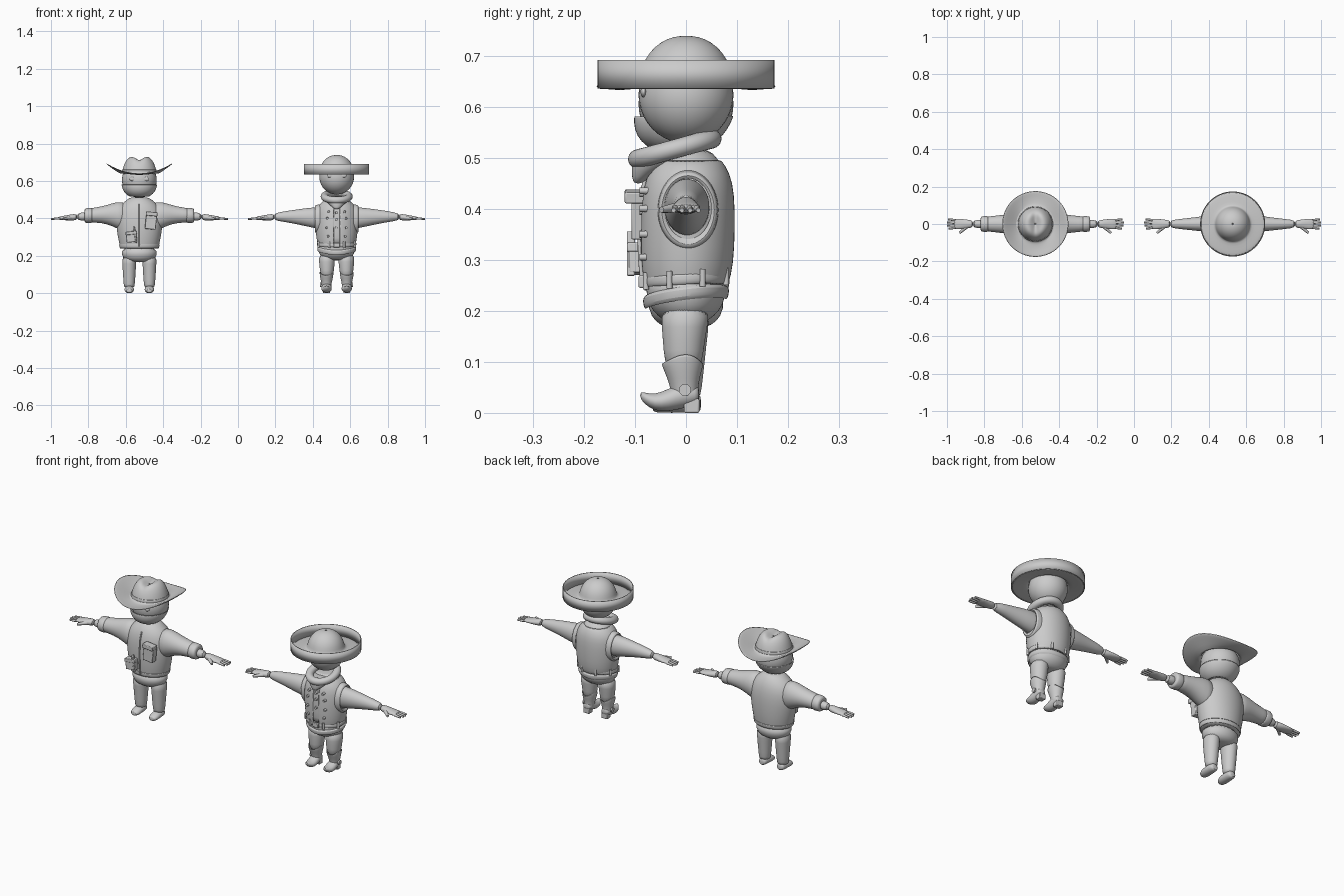
import bpy, bmesh, math
from mathutils import Vector, Matrix

if "Cube" in bpy.data.objects:
    bpy.data.objects.remove(bpy.data.objects["Cube"])

grey = bpy.data.materials.new("plain_grey")
grey.use_nodes = True
grey.diffuse_color = (0.6, 0.6, 0.6, 1)
grey.node_tree.nodes["Principled BSDF"].inputs["Base Color"].default_value = (0.6, 0.6, 0.6, 1)

AXES = {"z": (0, 1, 2), "x": (1, 2, 0), "y": (0, 2, 1)}
centre = Vector((0, 0, 0))  # where the current figure stands


def finish(name, bm, sub=1, thick=0, angle=45):
    bmesh.ops.recalc_face_normals(bm, faces=bm.faces)
    me = bpy.data.meshes.new(name)
    bm.to_mesh(me)
    bm.free()
    me.shade_smooth()
    me.set_sharp_from_angle(angle=math.radians(angle))
    me.materials.append(grey)
    ob = bpy.data.objects.new(name, me)
    ob.location = centre
    bpy.context.collection.objects.link(ob)
    if thick:
        ob.modifiers.new("thickness", "SOLIDIFY").thickness = thick
    if sub:
        m = ob.modifiers.new("smooth", "SUBSURF")
        m.levels = m.render_levels = sub
    return ob


def loft(name, rings, axis="z", side=1, dx=0, caps=True, sub=1, thick=0, warp=None, keep=None, segs=24):
    """Skin oval rings given as (position, radius u, radius v, centre u, centre v)."""
    bm, loops = bmesh.new(), []
    for ring in rings:
        p, ru, rv, cu, cv = (tuple(ring) + (0, 0))[:5]
        loop = []
        for i in range(segs):
            a = 2 * math.pi * (i + 0.5) / segs
            co, (u, v, w) = Vector(), AXES[axis]
            co[u], co[v], co[w] = cu + ru * math.cos(a), cv + rv * math.sin(a), p
            if warp:
                co.z += warp(co)
            loop.append(bm.verts.new((co.x * side + dx, co.y, co.z)))
        loops.append(loop)
    for a, b in zip(loops, loops[1:]):
        for i in range(segs):
            bm.faces.new((a[i - 1], a[i], b[i], b[i - 1]))
    if caps:
        bm.faces.new(loops[0])
        bm.faces.new(loops[-1])
    if keep:
        drop = [f for f in bm.faces if not keep(f.calc_center_median())]
        bmesh.ops.delete(bm, geom=drop, context="FACES")
    return finish(name, bm, sub, thick)


def ball(name, loc, size):
    bm = bmesh.new()
    bmesh.ops.create_uvsphere(bm, u_segments=32, v_segments=20, radius=1,
                              matrix=Matrix.LocRotScale(Vector(loc), None, Vector(size)))
    return finish(name, bm, 0)


def rod(name, a, b, r1, r2):
    a, b = Vector(a), Vector(b)
    bm = bmesh.new()
    m = Matrix.Translation((a + b) / 2) @ (b - a).to_track_quat("Z", "Y").to_matrix().to_4x4()
    bmesh.ops.create_cone(bm, cap_ends=True, segments=12, radius1=r1, radius2=r2,
                          depth=(b - a).length, matrix=m)
    return finish(name, bm, 0)


def box(name, loc, size, tilt=0):
    bm = bmesh.new()
    m = Matrix.Translation(loc) @ Matrix.Rotation(tilt, 4, "Y") @ Matrix.Diagonal((*size, 1))
    bmesh.ops.create_cube(bm, size=1, matrix=m)
    ob = finish(name, bm, 0)
    bev = ob.modifiers.new("soft_edges", "BEVEL")
    bev.width, bev.segments = 0.003, 2
    return ob


def wire(name, pts, r):
    cu = bpy.data.curves.new(name, "CURVE")
    cu.dimensions, cu.bevel_depth, cu.bevel_resolution = "3D", r, 2
    sp = cu.splines.new("POLY")
    sp.points.add(len(pts) - 1)
    for p, q in zip(sp.points, pts):
        p.co = (*q, 1)
    cu.materials.append(grey)
    ob = bpy.data.objects.new(name, cu)
    ob.location = centre
    bpy.context.collection.objects.link(ob)


def hand(label, s):
    loft(label + "_hand", [(.33, .02, .019, 0, .408), (.37, .024, .016, 0, .404),
                           (.41, .029, .011, 0, .402), (.437, .028, .008, 0, .4)], "x", s)
    for i, tip in enumerate((.464, .472, .473, .466)):
        y = -.021 + .014 * i
        rod(label + "_finger", (s * .428, y, .4), (s * tip, y * 1.15, .397), .0068, .0045)
    rod(label + "_thumb", (s * .365, -.012, .403), (s * .405, -.048, .398), .011, .006)


def face(height):
    ball("head", (0, 0, height), (.093, .093, .095))
    for s in (-1, 1):
        ball("eye", (s * .036, -.083, height + .006), (.017, .006, .011))


SIDES = {"right": -1, "left": 1}

# ---- First figure: jacket, face cloth and curled-brim hat ----
centre = Vector((-.5275, 0, 0))
face(.605)
loft("face_cloth", [(.515, .05, .05, 0, -.015), (.53, .074, .075, 0, -.014), (.555, .091, .093, 0, -.01),
                    (.582, .097, .099, 0, -.004)], caps=False, thick=.003)


def curl(co):
    r = math.hypot(co.x, co.y)
    if r > .093:
        return 1.75 * co.x ** 2 * min(1, (r - .093) / .04)
    return -.02 * math.exp(-(co.x / .022) ** 2) * max(0, 1 - (r / .08) ** 4)


loft("curled_hat", [(.727, .002, .002), (.729, .015, .015), (.73, .03, .03), (.73, .045, .045), (.722, .06, .06),
                    (.702, .076, .074), (.67, .088, .088), (.645, .093, .093), (.639, .1, .1), (.637, .125, .125),
                    (.638, .152, .152), (.642, .177, .177)], caps=False, thick=.005, warp=curl, segs=40)
loft("hat_band", [(.645, .096, .096), (.662, .093, .093)], caps=False, thick=.003)
loft("jacket", [(.237, .095, .076), (.245, .104, .082), (.262, .107, .084), (.30, .116, .089), (.37, .126, .091),
                (.43, .126, .087), (.475, .1, .074), (.5, .066, .055), (.515, .045, .04)])
loft("jacket_hem", [(.238, .105, .083), (.262, .111, .088)], caps=False, thick=.004)
loft("trouser_seat", [(.165, .05, .04), (.18, .08, .062), (.2, .094, .074), (.25, .1, .08)])
wire("jacket_zip", [(0, -.073, .475), (0, -.088, .43), (0, -.092, .37), (0, -.09, .3), (0, -.085, .25)], .004)
for label, s in SIDES.items():
    loft(label + "_sleeve", [(.06, .06, .085, 0, .405), (.12, .058, .072, 0, .418), (.17, .05, .051, 0, .421),
                             (.23, .042, .04, 0, .418), (.292, .039, .037, 0, .415)], "x", s)
    loft(label + "_cuff", [(.25, .041, .04, 0, .416), (.256, .043, .041, 0, .416),
                           (.288, .042, .04, 0, .415), (.294, .037, .035, 0, .415)], "x", s)
    loft(label + "_forearm", [(.27, .028, .028, 0, .412), (.34, .02, .019, 0, .408)], "x", s)
    hand(label, s)
    loft(label + "_trouser_leg", [(.03, .027, .028), (.04, .029, .03), (.1, .034, .037), (.16, .037, .043),
                                  (.2, .04, .05)], dx=s * .054)
    loft(label + "_shoe", [(.03, .014, .014, 0, .018), (.022, .023, .02, 0, .021), (-.01, .025, .022, 0, .022),
                           (-.045, .027, .017, 0, .017), (-.068, .016, .011, 0, .012)], "y", dx=s * .054)
# Chest pocket and hip pouch
box("chest_pocket", (.062, -.09, .382), (.058, .034, .08), .1)
box("chest_pocket_flap", (.066, -.1, .424), (.062, .04, .022), .1)
box("hip_pouch", (-.042, -.094, .3), (.056, .036, .055), -.1)
box("hip_pouch_flap", (-.044, -.098, .322), (.06, .036, .018), -.1)
box("pouch_strap", (-.022, -.108, .312), (.009, .016, .088), -.15)

# ---- Second figure: waistcoat, neck scarf, boots and wide dish hat ----
centre = Vector((.5275, 0, 0))
face(.623)
loft("dish_hat", [(.739, .002, .002), (.737, .025, .025), (.727, .049, .049), (.708, .071, .071),
                  (.68, .087, .087), (.65, .093, .093), (.645, .1, .1), (.641, .14, .14), (.637, .172, .172)],
     caps=False, thick=.004, segs=48)
loft("hat_wall", [(.635, .174, .174), (.691, .174, .174)], caps=False, sub=0, thick=.005, segs=64)
torso = [(.25, .094, .078, 0, 0), (.29, .103, .086, 0, .002), (.36, .11, .088, 0, .003),
         (.43, .109, .086, 0, .004), (.47, .094, .076, 0, .005), (.497, .062, .058, 0, .005),
         (.52, .045, .045, 0, 0)]
loft("shirt", torso)
loft("waistcoat", [(z, u + .006, v + .006, a, b) for z, u, v, a, b in torso[:-1]], caps=False, thick=.005,
     keep=lambda c: c.y > 0 or abs(c.x) > .026)
loft("hips", [(.175, .05, .036), (.19, .078, .056), (.21, .095, .074), (.24, .1, .079), (.27, .099, .08)])

# Belts with loops and buckle
loft("waist_belt", [(.252, .103, .083), (.256, .107, .086), (.27, .107, .086), (.274, .102, .082)], caps=False,
     warp=lambda c: .06 * c.y)
loft("low_belt", [(.216, .098, .08), (.22, .104, .084), (.238, .106, .086), (.242, .1, .08)], caps=False,
     warp=lambda c: .12 * c.y + .1 * abs(c.x) - .004)
for i in range(8):
    a = (i + .5) * math.pi / 4
    rod("belt_loop", (.105 * math.cos(a), .085 * math.sin(a), .246 + .005 * math.sin(a)),
        (.105 * math.cos(a), .085 * math.sin(a), .28 + .005 * math.sin(a)), .006, .006)
box("belt_buckle", (0, -.087, .257), (.034, .012, .024))

# Scarf roll and hanging point
bm = bmesh.new()
for i in range(32):
    t = 2 * math.pi * i / 32
    out = Vector((math.cos(t), math.sin(t), 0))
    mid = Vector((.066 * out.x, .072 * out.y - .022, .517 + .02 * out.y))
    for j in range(12):
        p = 2 * math.pi * j / 12
        bm.verts.new(mid + .021 * math.cos(p) * out + Vector((0, 0, .02 * math.sin(p))))
bm.verts.ensure_lookup_table()
for i in range(32):
    for j in range(12):
        n, k = (i + 1) % 32, (j + 1) % 12
        bm.faces.new([bm.verts[q] for q in (i * 12 + j, n * 12 + j, n * 12 + k, i * 12 + k)])
finish("neck_scarf", bm)
loft("scarf_point", [(.449, .01, .008, 0, -.094), (.46, .024, .016, 0, -.09), (.485, .052, .045, 0, -.062),
                     (.512, .074, .072, 0, -.035)])

# Buttons down the chest
for s in (-1, 1):
    for x, z in ((.042, .435), (.05, .4), (.052, .35), (.046, .305)):
        rod("waistcoat_button", (s * x, -.07, z), (s * x, -.091, z), .0075, .006)
for z in (.43, .395, .35):
    rod("shirt_button", (0, -.075, z), (0, -.091, z), .008, .007)

for label, s in SIDES.items():
    loft(label + "_armhole_trim", [(.09, .06, .079, .004, .397), (.113, .058, .076, .004, .397),
                                   (.118, .052, .068, .004, .397), (.112, .046, .06, .004, .4)], "x", s, caps=False)
    loft(label + "_arm", [(.06, .046, .062, .002, .4), (.12, .046, .056, .002, .404), (.2, .036, .042, 0, .408),
                          (.28, .027, .028, 0, .41), (.34, .02, .019, 0, .408)], "x", s)
    hand(label, s)
    loft(label + "_trouser_leg", [(.08, .032, .035, 0, -.005), (.12, .037, .039, 0, -.005),
                                  (.17, .043, .045, 0, -.003), (.21, .044, .05)], dx=s * .052)
    loft(label + "_boot_shaft", [(.03, .025, .026, 0, -.002), (.055, .027, .028, 0, -.004),
                                 (.08, .034, .036, 0, -.006), (.106, .039, .042, 0, -.007)], dx=s * .054,
         caps=False, thick=.003, warp=lambda c: .01 * math.cos(2 * math.atan2(c.y, c.x)) if c.z > .1 else 0)
    loft(label + "_boot_foot", [(.026, .015, .014, 0, .036), (.02, .022, .02, 0, .036), (-.005, .025, .027, 0, .036),
                                (-.035, .029, .022, 0, .024), (-.062, .026, .016, 0, .02),
                                (-.08, .014, .012, 0, .028), (-.09, .006, .006, 0, .035)], "y", dx=s * .054)
    box(label + "_boot_heel", (s * .054, .011, .014), (.036, .03, .028))
    rod(label + "_spur", (s * .088, -.002, .045), (s * .08, -.002, .045), .012, .012)
